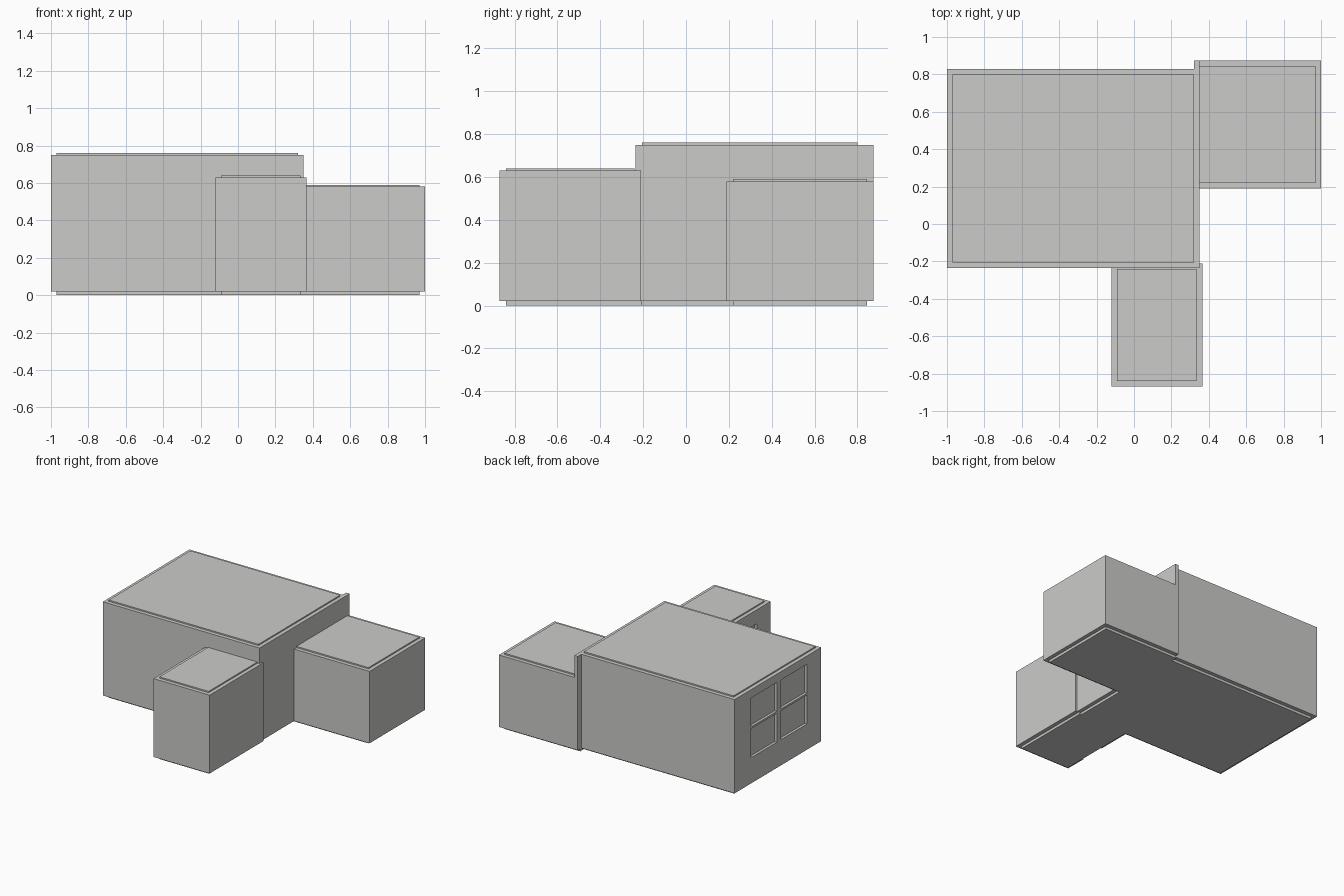
import bpy
import bmesh
from mathutils import Matrix, Vector

old = bpy.data.objects.get("Cube")
if old:
    bpy.data.objects.remove(old, do_unlink=True)

# One plain material for the whole building
GREY = (0.6, 0.6, 0.59, 1.0)
mat = bpy.data.materials.new("plain grey")
mat.use_nodes = True
mat.diffuse_color = GREY
mat.node_tree.nodes["Principled BSDF"].inputs["Base Color"].default_value = GREY


def boxes(name, spans):
    """One object made of boxes, each given as (x0, x1, y0, y1, z0, z1)."""
    bm = bmesh.new()
    for x0, x1, y0, y1, z0, z1 in spans:
        centre = Vector((x0 + x1, y0 + y1, z0 + z1)) / 2
        size = Vector((x1 - x0, y1 - y0, z1 - z0))
        bmesh.ops.create_cube(bm, size=1, matrix=Matrix.Translation(centre) @ Matrix.Diagonal(size.to_4d()))
    mesh = bpy.data.meshes.new(name)
    bm.to_mesh(mesh)
    bm.free()
    mesh.materials.append(mat)
    ob = bpy.data.objects.new(name, mesh)
    bpy.context.collection.objects.link(ob)
    return ob


def carve(ob, spans):
    """Cut boxes out of an object one after another."""
    for span in spans:
        cutter = boxes("cutter", [span])
        cutter.hide_render = True
        mod = ob.modifiers.new("cut", 'BOOLEAN')
        mod.operation = 'DIFFERENCE'
        mod.solver = 'EXACT'
        mod.object = cutter
        graph = bpy.context.evaluated_depsgraph_get()
        mesh = bpy.data.meshes.new_from_object(ob.evaluated_get(graph))
        ob.modifiers.clear()
        ob.data = mesh
        bpy.data.objects.remove(cutter, do_unlink=True)


BASE = 0.02    # underside of the walls
WALL = 0.03    # wall thickness
LIP = 0.01     # roof panel above the wall tops

# Window panes and door opening, both in walls that face -x
panes = [(y0, y1, z0, z1)
         for y0, y1 in ((-0.06, 0.26), (0.31, 0.63))
         for z0, z1 in ((0.22, 0.445), (0.46, 0.685))]
door = (-0.7, -0.5, BASE, 0.52)

# Main room: three walls, open to the shared wall on its +x side
main_walls = boxes("main_room_walls", [(-1, 0.32, -0.235, 0.83, BASE, 0.75)])
carve(main_walls, [(-0.97, 0.4, -0.205, 0.8, 0, 0.8)])
carve(main_walls, [(-1.05, -0.95, *p) for p in panes])
boxes("shared_wall", [(0.32, 0.35, -0.235, 0.875, BASE, 0.75)])
boxes("window_glass", [(-0.98, -0.972, y0 - 0.005, y1 + 0.005, z0 - 0.005, z1 + 0.005)
                       for y0, y1, z0, z1 in panes])
boxes("main_room_roof", [(-0.97, 0.32, -0.205, 0.8, 0.73, 0.75 + LIP)])
boxes("main_room_floor", [(-0.97, 0.32, -0.205, 0.8, 0, BASE + LIP)])

# Front room with a door
front_walls = boxes("front_room_walls", [(-0.12, 0.365, -0.87, -0.21, BASE, 0.63)])
carve(front_walls, [(-0.12 + WALL, 0.335, -0.84, -0.24, 0, 0.7),
                    (-0.2, -0.08, door[0], door[1], 0, door[3])])
boxes("front_door", [(-0.1, -0.09, *door)])
boxes("front_room_roof", [(-0.09, 0.335, -0.84, -0.24, 0.61, 0.63 + LIP)])
boxes("front_room_floor", [(-0.09, 0.335, -0.84, -0.205, 0, BASE + LIP)])

# Side room: three walls against the shared wall
side_walls = boxes("side_room_walls", [(0.35, 1, 0.19, 0.875, BASE, 0.58)])
carve(side_walls, [(0.3, 1 - WALL, 0.22, 0.845, 0, 0.7)])
boxes("side_room_roof", [(0.35, 0.97, 0.22, 0.845, 0.56, 0.58 + LIP)])
boxes("side_room_floor", [(0.32, 0.97, 0.22, 0.845, 0, BASE + LIP)])
